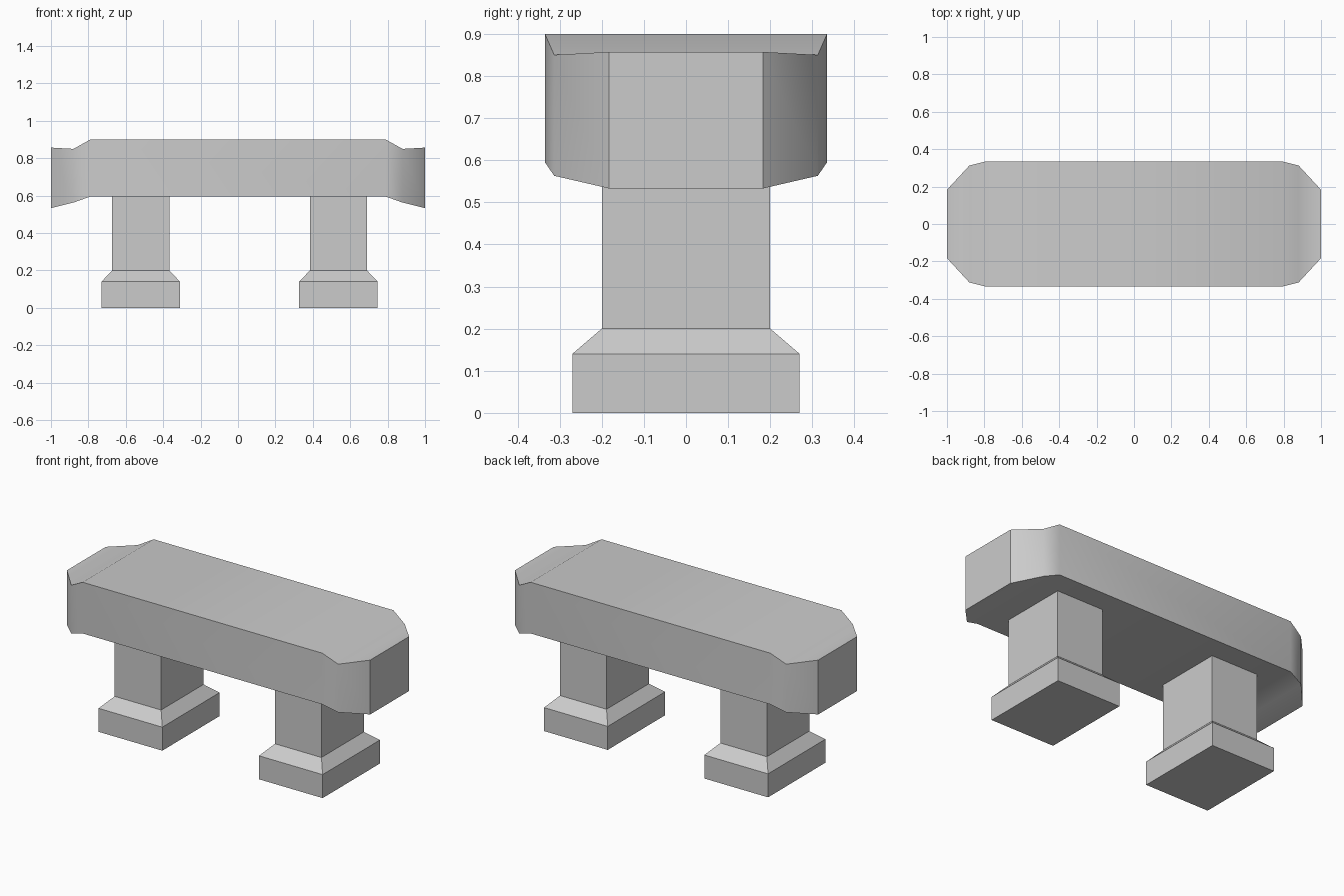
import bpy, math

if "Cube" in bpy.data.objects:
    bpy.data.objects.remove(bpy.data.objects["Cube"])


def loft(name, rings, cap_material=None):
    """Skin a list of four-corner rings and cap both ends."""
    verts = [v for ring in rings for v in ring]
    faces = [(0, 3, 2, 1)]
    for r in range(len(rings) - 1):
        a, b = r * 4, r * 4 + 4
        for i in range(4):
            j = (i + 1) % 4
            faces.append((a + i, a + j, b + j, b + i))
    n = len(verts)
    faces.append((n - 4, n - 3, n - 2, n - 1))
    mesh = bpy.data.meshes.new(name)
    mesh.from_pydata(verts, [], faces)
    obj = bpy.data.objects.new(name, mesh)
    bpy.context.collection.objects.link(obj)
    return obj


# Seat slab: rectangles along x (x, half depth, bottom, top), mirrored ends
half = [(0.79, 0.335, 0.595, 0.90), (0.88, 0.313, 0.563, 0.85), (1.0, 0.183, 0.533, 0.857)]
sections = [(-x, h, b, t) for x, h, b, t in reversed(half)] + half
seat = loft("seat", [[(x, -h, b), (x, h, b), (x, h, t), (x, -h, t)]
                     for x, h, b, t in sections])
bpy.context.view_layer.objects.active = seat
seat.select_set(True)
bpy.ops.object.shade_smooth_by_angle(angle=math.radians(38))

# Legs with flared feet: (z, half width, half depth)
profile = [(0.0, 0.21, 0.27), (0.14, 0.21, 0.27), (0.20, 0.153, 0.20), (0.595, 0.153, 0.20)]
for name, cx in (("left_leg", -0.52), ("right_leg", 0.537)):
    loft(name, [[(cx - w, -d, z), (cx + w, -d, z), (cx + w, d, z), (cx - w, d, z)]
                for z, w, d in profile])
